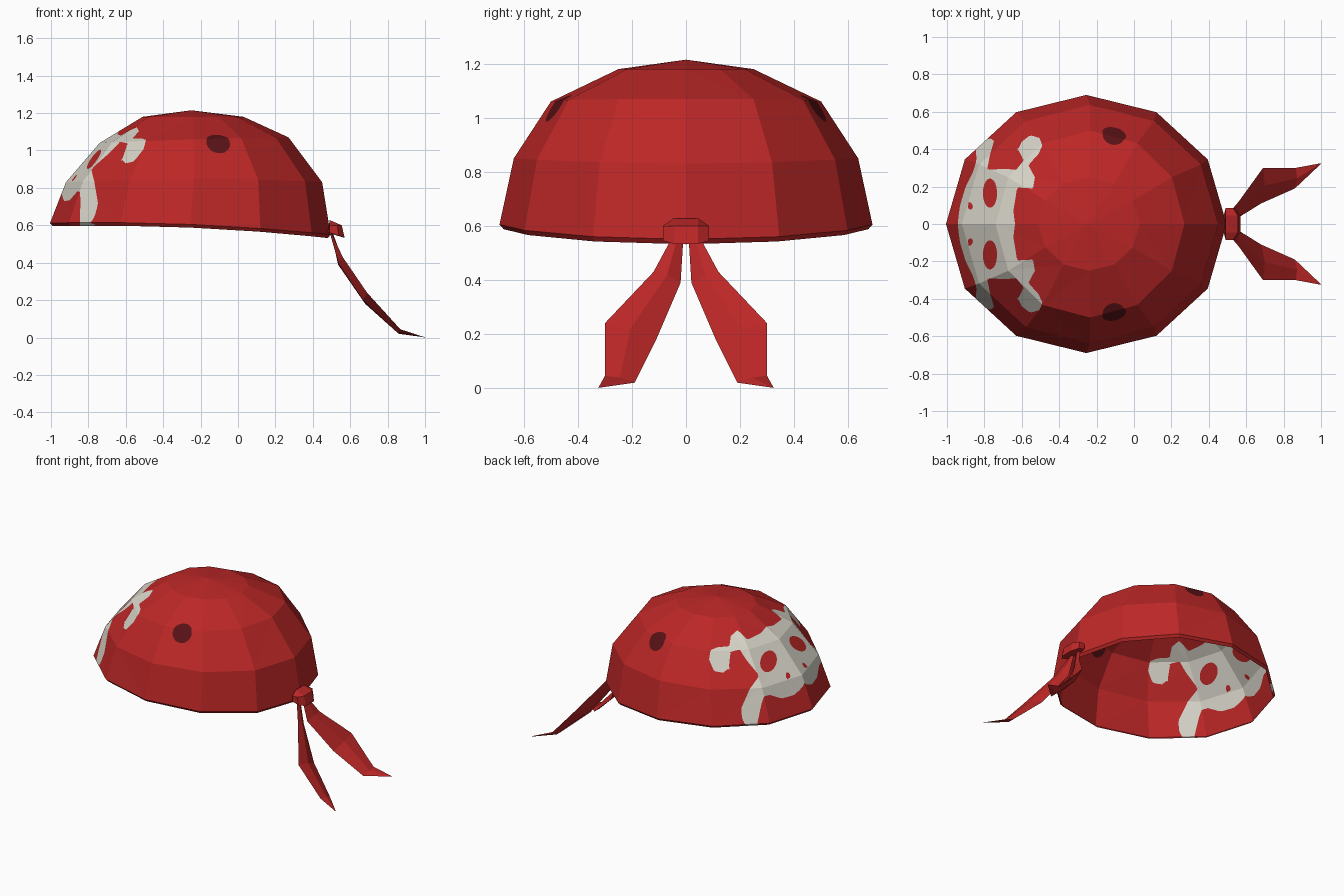
import bpy, bmesh, math
from mathutils import Vector

if "Cube" in bpy.data.objects:
    bpy.data.objects.remove(bpy.data.objects["Cube"])


def material(name, rgb):
    m = bpy.data.materials.new(name)
    m.diffuse_color = (*rgb, 1)
    m.use_nodes = True
    m.node_tree.nodes["Principled BSDF"].inputs["Base Color"].default_value = m.diffuse_color
    return m


RED = material("red cloth", (0.51, 0.02, 0.02))
PALE = material("pale print", (0.68, 0.66, 0.58))
DARK = material("dark red spot", (0.10, 0.006, 0.008))


def finish(bm, name, mats):
    bmesh.ops.recalc_face_normals(bm, faces=bm.faces)
    me = bpy.data.meshes.new(name)
    bm.to_mesh(me)
    bm.free()
    for m in mats:
        me.materials.append(m)
    ob = bpy.data.objects.new(name, me)
    bpy.context.collection.objects.link(ob)
    return ob


def bridge(bm, a, b):
    n = len(a)
    return [bm.faces.new((a[i], a[(i + 1) % n], b[(i + 1) % n], b[i])) for i in range(n)]


def loft(name, sections):
    bm = bmesh.new()
    rings = [[bm.verts.new(p) for p in s] for s in sections]
    for a, b in zip(rings, rings[1:]):
        bridge(bm, a, b)
    bm.faces.new(rings[0])
    bm.faces.new(rings[-1])
    bmesh.ops.remove_doubles(bm, verts=bm.verts, dist=0.0005)
    return finish(bm, name, [RED])


# Printed motif: half outline seen from the top, mirrored through |y|
OUTLINE = [(-.94, -.05), (-.94, .03), (-.93, .10), (-.90, .20), (-.86, .28), (-.842, .34),
           (-.845, .40), (-.81, .44), (-.77, .46), (-.748, .445), (-.77, .37), (-.785, .29),
           (-.69, .295), (-.63, .29), (-.59, .34), (-.62, .40), (-.60, .44), (-.555, .475),
           (-.505, .46), (-.49, .42), (-.51, .375), (-.565, .315), (-.53, .25), (-.54, .19),
           (-.625, .195), (-.635, .13), (-.645, .07), (-.63, -.05)]


def outline_distance(x, y):
    best, inside = 9.0, False
    for (ax, ay), (bx, by) in zip(OUTLINE, OUTLINE[1:] + OUTLINE[:1]):
        dx, dy = bx - ax, by - ay
        t = max(0, min(1, ((x - ax) * dx + (y - ay) * dy) / (dx * dx + dy * dy)))
        best = min(best, math.hypot(x - ax - t * dx, y - ay - t * dy))
        if (ay > y) != (by > y) and x < ax + (y - ay) / dy * dx:
            inside = not inside
    return -best if inside else best


def print_field(p):
    x, y = p.x, abs(p.y)
    f = outline_distance(x, y)
    for cx, cy, rx, ry in ((-.77, .165, .038, .078), (-.875, .095, .014, .02)):
        f = max(f, (1 - math.hypot((x - cx) / rx, (y - cy) / ry)) * rx)
    return f


def spot_field(p):
    return (Vector((p.x, abs(p.y), p.z)) - Vector((-.11, .465, 1.03))).length - .068


def cut_region(bm, field):
    """Cut the triangles exactly along the zero line of a field."""
    bmesh.ops.triangulate(bm, faces=bm.faces)
    val = {v: field(v.co) for v in bm.verts}
    new = []
    for e in list(bm.edges):
        a, b = e.verts
        if (val[a] < 0) != (val[b] < 0):
            t = max(.03, min(.97, val[a] / (val[a] - val[b])))
            new.append(bmesh.utils.edge_split(e, a, t)[1])
    bmesh.ops.connect_verts(bm, verts=new)


# Dome: twelve-sided rings (centre x, radius x, radius y, z at front/middle/knot end)
RINGS = [(-.255, .735, .675, .595, .588, .532),
         (-.255, .75, .69, .612, .605, .55),
         (-.235, .685, .637, .83, .85, .83),
         (-.235, .505, .50, 1.04, 1.06, 1.07),
         (-.24, .27, .25, 1.18, 1.18, 1.18)]
bm = bmesh.new()
rings = []
for cx, rx, ry, zf, zm, zb in RINGS:
    ring = []
    for i in range(12):
        c, s = math.cos(i * math.pi / 6), math.sin(i * math.pi / 6)
        z = zm + (zb - zf) / 2 * c + ((zb + zf) / 2 - zm) * c * c
        ring.append(bm.verts.new((cx + rx * c, ry * s, z)))
    rings.append(ring)
for a, b in zip(rings, rings[1:]):
    bridge(bm, a, b)
apex = bm.verts.new((-.25, 0, 1.215))
for i in range(12):
    bm.faces.new((rings[-1][i], rings[-1][(i + 1) % 12], apex))
bmesh.ops.triangulate(bm, faces=bm.faces)
bmesh.ops.subdivide_edges(bm, edges=bm.edges, cuts=13, use_grid_fill=True)
cut_region(bm, print_field)
cut_region(bm, spot_field)
for f in bm.faces:
    c = f.calc_center_median()
    f.material_index = 1 if print_field(c) < 0 else 2 if spot_field(c) < 0 else 0
finish(bm, "head_cloth", [RED, PALE, DARK])

# Knot: faceted block at the end of the cloth
END = [(.49, .56), (.49, .60), (.53, .60), (.54, .545)]
MID = [(.48, .56), (.49, .628), (.555, .60), (.57, .533)]
loft("knot", [[(x, y, z) for x, z in prof]
              for y, prof in ((-.085, END), (-.045, MID), (.045, MID), (.085, END))])

# Tails: folded strips, (outer edge, inner edge, half thickness)
TAIL = [((.50, .05, .56), (.50, .01, .55), .008),
        ((.56, .12, .43), (.535, .02, .39), .014),
        ((.69, .30, .24), (.68, .11, .18), .018),
        ((.865, .30, .045), (.86, .19, .02), .012),
        ((1.0, .325, .0), (.998, .32, .002), .0)]
for side, name in ((1, "tail_back"), (-1, "tail_front")):
    sections = []
    for o, i, h in TAIL:
        o, i = Vector(o), Vector(i)
        mid, n = (o + i) / 2, Vector((.8, 0, .6)) * h
        sections.append([(p.x, p.y * side, p.z) for p in (o, mid + n, i, mid - n)])
    loft(name, sections)
